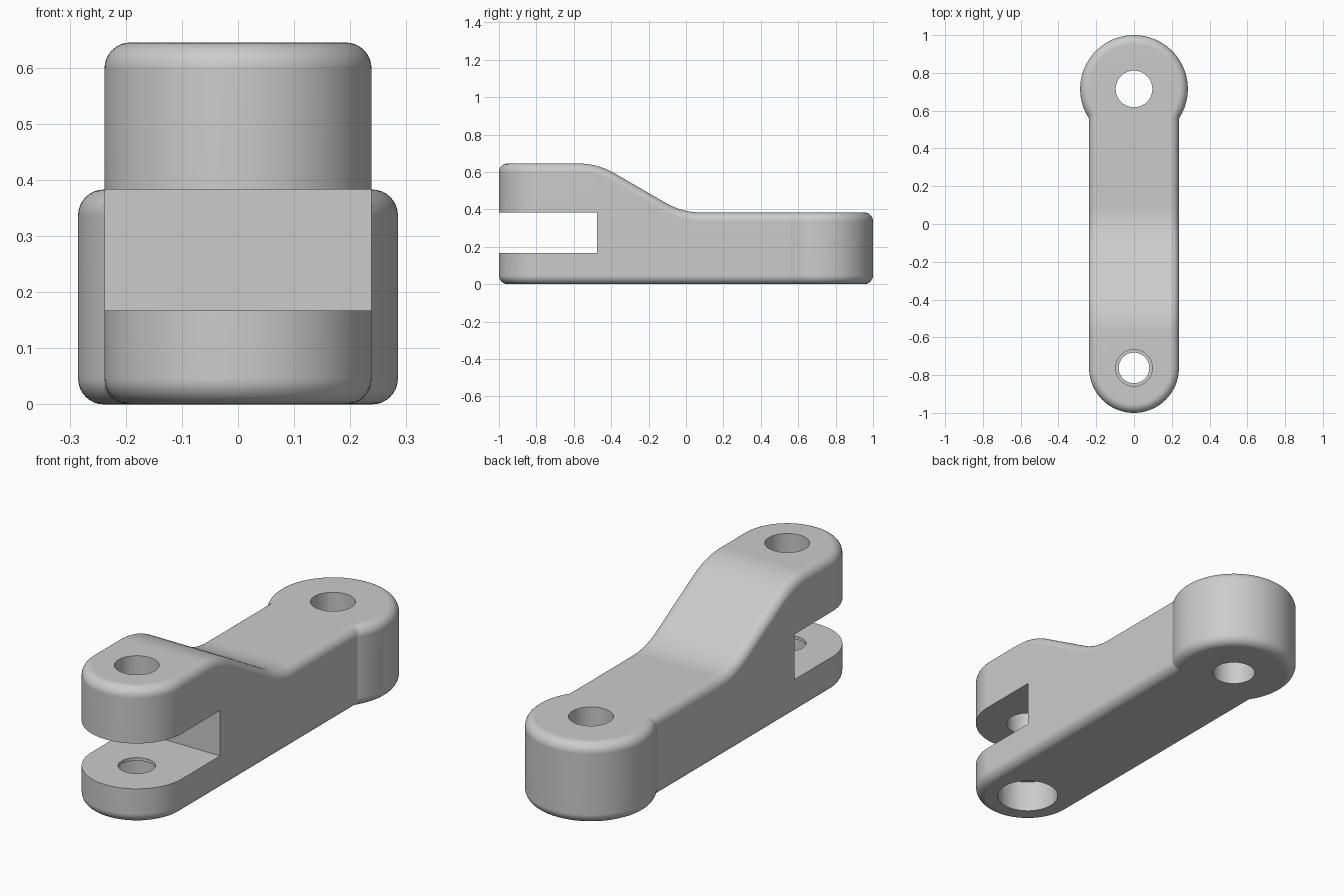
import bpy, bmesh
from math import sin, cos, asin, pi, radians

cube = bpy.data.objects.get("Cube")
if cube:
    bpy.data.objects.remove(cube, do_unlink=True)

HALF_W, FRONT_Y = 0.238, -0.762     # arm half width, fork pin position
BOSS_R, BOSS_Y = 0.285, 0.715       # round end
LOW, HIGH = 0.383, 0.645            # top heights
FILLET, STEPS = 0.046, 8
SLOPE, BEND = radians(30), 0.38     # ramp angle and bend radius
RAMP_START, RAMP_END = -0.575, 0.082


def top_height(y):
    """Flat, convex bend, straight ramp, concave bend, flat."""
    run = BEND * sin(SLOPE)
    drop = BEND * (1 - cos(SLOPE))
    if y <= RAMP_START:
        return HIGH
    if y >= RAMP_END:
        return LOW
    if y < RAMP_START + run:
        return HIGH - BEND + (BEND**2 - (y - RAMP_START)**2) ** 0.5
    if y > RAMP_END - run:
        return LOW + BEND - (BEND**2 - (RAMP_END - y)**2) ** 0.5
    f = (y - RAMP_START - run) / (RAMP_END - RAMP_START - 2 * run)
    return HIGH - drop + f * (LOW - HIGH + 2 * drop)


def half_outline(inset):
    """Plan outline on the +x side, front tip to back tip."""
    w, r = HALF_W - inset, BOSS_R - inset
    pts = [(w * sin(a), FRONT_Y - w * cos(a)) for a in (pi / 2 * i / 24 for i in range(25))]
    pts += [(w, RAMP_START + (RAMP_END - RAMP_START) * i / 32) for i in range(33)]
    start = pi - asin(w / r)
    pts += [(r * sin(a), BOSS_Y + r * cos(a)) for a in (start * (1 - i / 40) for i in range(41))]
    return pts


def build_arm():
    bm = bmesh.new()
    arcs = [pi / 2 * k / STEPS for k in range(STEPS + 1)]
    layers = [(a, False) for a in arcs] + [(a, True) for a in reversed(arcs)]
    rings = []
    for a, upper in layers:
        half = half_outline(FILLET * (1 - sin(a)))
        full = half + [(-x, y) for x, y in half[-2:0:-1]]
        rise = FILLET * (1 - cos(a))
        rings.append([bm.verts.new((x, y, top_height(y) - rise if upper else rise))
                      for x, y in full])
    n, last = len(rings[0]), len(half) - 1
    for lower, upper in zip(rings, rings[1:]):
        for i in range(n):
            j = (i + 1) % n
            bm.faces.new((lower[i], lower[j], upper[j], upper[i]))
    # caps made of strips across the width
    for ring in (rings[0], rings[-1]):
        for i in range(last):
            strip = [ring[i], ring[i + 1], ring[(n - i - 1) % n], ring[(n - i) % n]]
            bm.faces.new(list(dict.fromkeys(strip)))
    bmesh.ops.recalc_face_normals(bm, faces=bm.faces)
    mesh = bpy.data.meshes.new("clevis_arm")
    bm.to_mesh(mesh)
    bm.free()
    obj = bpy.data.objects.new("clevis_arm", mesh)
    bpy.context.collection.objects.link(obj)
    return obj


def cut(target, cutter):
    bpy.context.view_layer.objects.active = target
    mod = target.modifiers.new("cut", 'BOOLEAN')
    mod.operation, mod.solver, mod.object = 'DIFFERENCE', 'EXACT', cutter
    bpy.ops.object.modifier_apply(modifier=mod.name)
    bpy.data.objects.remove(cutter, do_unlink=True)


def bore(target, y, radius, z0, z1):
    bpy.ops.mesh.primitive_cylinder_add(vertices=64, radius=radius, depth=z1 - z0,
                                        location=(0, y, (z0 + z1) / 2))
    cut(target, bpy.context.object)


arm = build_arm()

# fork slot
bpy.ops.mesh.primitive_cube_add(size=1, location=(0, -0.8375, 0.275))
slot = bpy.context.object
slot.scale = (1, 0.725, 0.216)
bpy.context.view_layer.update()
cut(arm, slot)

# pin holes, with a wide recess under the lower fork leg
bore(arm, BOSS_Y, 0.097, -0.1, 0.8)
bore(arm, FRONT_Y, 0.097, 0.28, 0.8)
bore(arm, FRONT_Y, 0.081, -0.1, 0.28)
bore(arm, FRONT_Y, 0.138, -0.1, 0.152)

# finish
steel = bpy.data.materials.new("plain_grey")
steel.use_nodes = True
grey = (0.6, 0.6, 0.6, 1)
steel.diffuse_color = grey
steel.node_tree.nodes["Principled BSDF"].inputs["Base Color"].default_value = grey
arm.data.materials.clear()
arm.data.materials.append(steel)
for poly in arm.data.polygons:
    poly.material_index = 0

bpy.ops.object.select_all(action='DESELECT')
arm.select_set(True)
bpy.context.view_layer.objects.active = arm
bpy.ops.object.shade_smooth_by_angle(angle=radians(30))
normals = arm.modifiers.new("even_shading", 'WEIGHTED_NORMAL')
normals.keep_sharp = True
